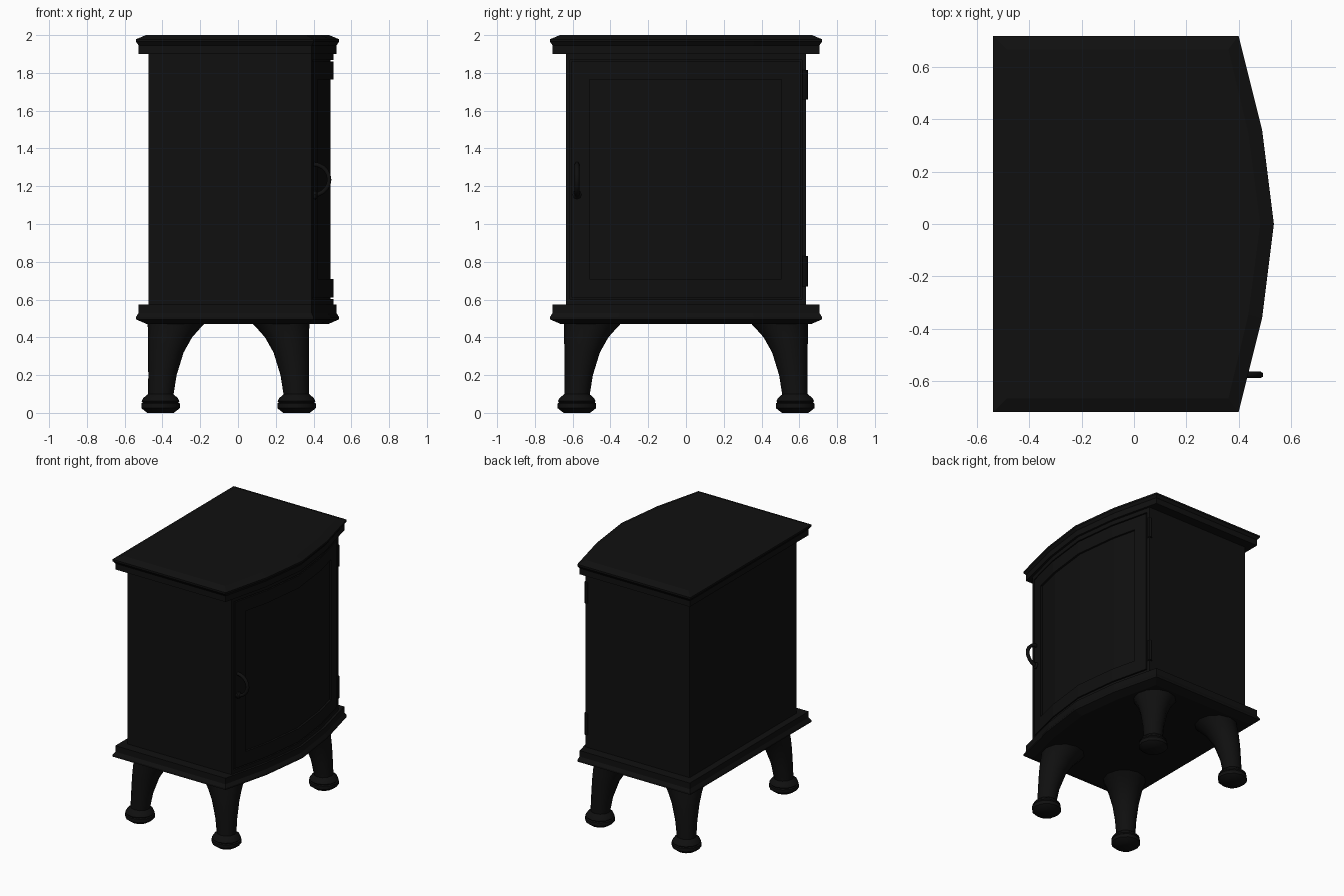
import bpy, math

if "Cube" in bpy.data.objects:
    bpy.data.objects.remove(bpy.data.objects["Cube"])

iron = bpy.data.materials.new("black_iron")
iron.diffuse_color = (0.005, 0.005, 0.005, 1)
iron.use_nodes = True
iron.node_tree.nodes["Principled BSDF"].inputs["Base Color"].default_value = iron.diffuse_color


def make(name, lofts, smooth=False):
    """One object from a list of lofts; each loft is a list of closed rings, capped at both ends."""
    verts, faces = [], []
    for rings in lofts:
        base, n = len(verts), len(rings[0])
        for ring in rings:
            verts += ring
        for i in range(len(rings) - 1):
            a, b = base + i * n, base + (i + 1) * n
            faces += [(a + k, a + (k + 1) % n, b + (k + 1) % n, b + k) for k in range(n)]
        last = base + (len(rings) - 1) * n
        faces += [tuple(range(base + n - 1, base - 1, -1)), tuple(range(last, last + n))]
    mesh = bpy.data.meshes.new(name)
    mesh.from_pydata(verts, [], faces)
    mesh.materials.append(iron)
    obj = bpy.data.objects.new(name, mesh)
    bpy.context.collection.objects.link(obj)
    if smooth:
        bpy.ops.object.select_all(action='DESELECT')
        obj.select_set(True)
        bpy.context.view_layer.objects.active = obj
        bpy.ops.object.shade_smooth_by_angle(angle=math.radians(40))
    return obj


# Bowed front line of the body (x as a function of y)
def bow(y):
    y = abs(y)
    return 0.505 - 0.039 * y / 0.32 if y < 0.32 else 0.466 - 0.076 * (y - 0.32) / 0.315


# Plan outline of the mouldings, inset by d
def outline(d, z):
    w, s = 0.72 - d, 0.36 - d * 0.3
    c = 0.40 - 0.75 * d
    return [(-0.54 + d, -w, z), (c, -w, z), (0.49 - d, -s, z), (0.535 - d, 0, z),
            (0.49 - d, s, z), (c, w, z), (-0.54 + d, w, z)]


make("top_plate", [[outline(d, z) for d, z in
     [(0.014, 1.90), (0.014, 1.945), (0.0, 1.965), (0.0, 1.978), (0.052, 2.0)]]])
make("base_plate", [[outline(d, z) for d, z in
     [(0.058, 0.47), (0.0, 0.495), (0.0, 0.507), (0.014, 0.53), (0.014, 0.575)]]])

# Body core, set back behind the door face
STEP = 0.015
W = 0.635
make("stove_body", [[[(-0.475, -W, z), (bow(W) - STEP, -W, z), (bow(0.32) - STEP, -0.32, z),
                      (bow(0) - STEP, 0, z), (bow(0.32) - STEP, 0.32, z),
                      (bow(W) - STEP, W, z), (-0.475, W, z)] for z in (0.55, 1.92)]])


# Strip that follows the bowed front
def strip(y0, y1, z0, z1):
    ys = [y0] + [y for y in (-0.32, 0, 0.32) if y0 < y < y1] + [y1]
    rings = []
    for y in ys:
        a, b = bow(y) - STEP - 0.01, bow(y)
        rings.append([(a, y, z0), (a, y, z1), (b, y, z1), (b, y, z0)])
    return rings


# Rectangular ring of four strips
def frame(yo0, yo1, zo0, zo1, yi0, yi1, zi0, zi1):
    return [strip(yo0, yo1, zo0, zi0), strip(yo0, yo1, zi1, zo1),
            strip(yo0, yi0, zi0, zi1), strip(yi1, yo1, zi0, zi1)]


make("front_surround", frame(-W, W, 0.56, 1.91, -0.613, 0.613, 0.602, 1.868))
make("door_frame", frame(-0.605, 0.605, 0.61, 1.86, -0.51, 0.505, 0.71, 1.765))


# Stacked circular sections: (centre x, centre y, z, radius)
def stack(sections, n=12):
    return [[(x + r * math.cos(2 * math.pi * k / n), y + r * math.sin(2 * math.pi * k / n), z)
             for k in range(n)] for x, y, z, r in sections]


# Legs flare inwards towards the middle; (z, inward shift, radius)
LEG = [(0.08, 0.0, 0.066), (0.2, 0.01, 0.075), (0.32, 0.028, 0.094),
       (0.40, 0.05, 0.117), (0.445, 0.07, 0.137), (0.48, 0.085, 0.155)]
FOOT = [(0.0, 0.07), (0.025, 0.102), (0.05, 0.102), (0.055, 0.094),
        (0.062, 0.1), (0.078, 0.092), (0.1, 0.066)]
for sx, xn in ((-1, "left"), (1, "right")):
    for sy, yn in ((-1, "front"), (1, "back")):
        x, y = -0.05 + sx * 0.36, sy * 0.578
        make(f"{yn}_{xn}_leg", [stack([(x - sx * d, y - sy * d, z, r) for z, d, r in LEG])], True)
        make(f"{yn}_{xn}_foot", [stack([(x, y, z, r) for z, r in FOOT])], True)

# Hinge barrels at the rear edge of the door
for name, z0, z1 in (("upper_hinge", 1.66, 1.815), ("lower_hinge", 0.67, 0.83)):
    make(name, [stack([(0.385, 0.63, z, 0.016) for z in (z0, z1)], 8)], True)

# C-shaped door handle
HY, HZ = -0.577, 1.235
path = bpy.data.curves.new("door_handle", 'CURVE')
path.dimensions = '3D'
path.bevel_depth = 0.013
path.bevel_resolution = 1
path.use_fill_caps = True
spline = path.splines.new('POLY')
spline.points.add(10)
for i, p in enumerate(spline.points):
    a = math.pi * (0.5 - i / 10)
    p.co = (0.398 + 0.085 * math.cos(a), HY, HZ + 0.082 * math.sin(a), 1)
path.materials.append(iron)
bpy.context.collection.objects.link(bpy.data.objects.new("door_handle", path))

# Round mount at the lower end of the handle
make("handle_mount", [[[(x, HY + r * math.cos(math.pi * k / 4), 1.155 + r * math.sin(math.pi * k / 4))
                        for k in range(8)] for x, r in ((0.385, 0.024), (0.412, 0.024), (0.422, 0.014))]], True)
